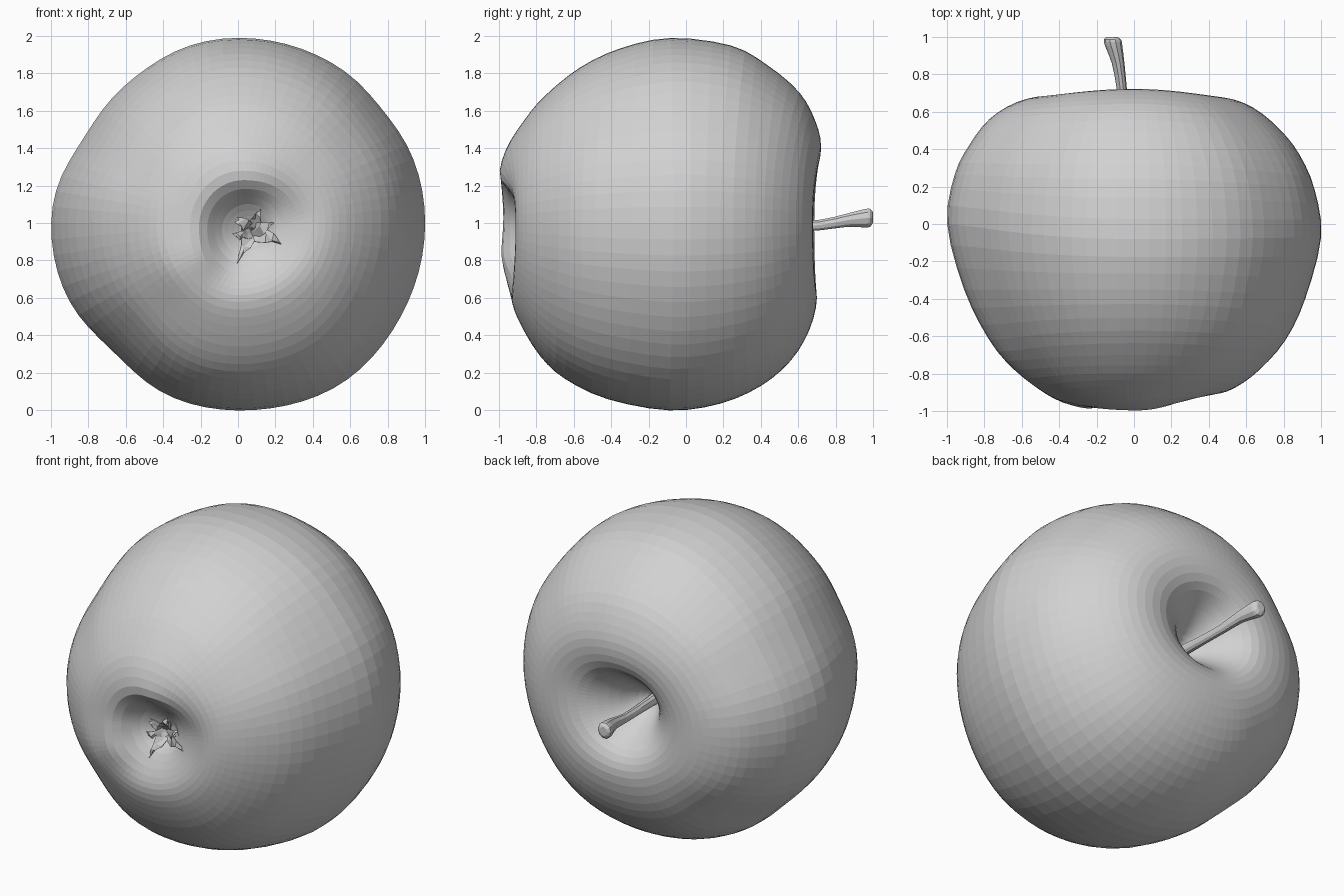
import bpy, bmesh, math, random
from mathutils import Vector

random.seed(4)
if "Cube" in bpy.data.objects:
    bpy.data.objects.remove(bpy.data.objects["Cube"])

GREY = (0.64, 0.64, 0.64, 1)
grey = bpy.data.materials.new("plain grey")
grey.use_nodes = True
grey.diffuse_color = GREY
grey.node_tree.nodes["Principled BSDF"].inputs["Base Color"].default_value = GREY


def add_object(name, bm):
    bmesh.ops.recalc_face_normals(bm, faces=bm.faces)
    mesh = bpy.data.meshes.new(name)
    bm.to_mesh(mesh)
    bm.free()
    mesh.materials.append(grey)
    obj = bpy.data.objects.new(name, mesh)
    bpy.context.collection.objects.link(obj)
    return obj


def spline(points, steps):
    """Sample a Catmull-Rom curve through the points."""
    pts = [Vector(p) for p in points]
    out = []
    for i in range(len(pts) - 1):
        a, b, c, d = pts[max(i - 1, 0)], pts[i], pts[i + 1], pts[min(i + 2, len(pts) - 1)]
        for k in range(steps):
            t = k / steps
            out.append(0.5 * (2 * b + (c - a) * t + (2 * a - 5 * b + 4 * c - d) * t ** 2
                              + (3 * b - a - 3 * c + d) * t ** 3))
    return out + [pts[-1]]


def loft(bm, rings):
    """Skin closed rings of points and cap both ends."""
    loops = [[bm.verts.new(p) for p in ring] for ring in rings]
    n = len(loops[0])
    for lo, hi in zip(loops, loops[1:]):
        for i in range(n):
            bm.faces.new((lo[i], lo[(i + 1) % n], hi[(i + 1) % n], hi[i]))
    for end in (loops[0], loops[-1]):
        bm.faces.new(end)


def smooth(lo, hi, v):
    t = min(max((v - lo) / (hi - lo), 0), 1)
    return t * t * (3 - 2 * t)


def bump(angle, centre, width):
    d = (angle - math.radians(centre) + math.pi) % math.tau - math.pi
    return math.exp(-(d / math.radians(width)) ** 2)


# Fruit body: radius and y along each of four sides, rim to rim
RIGHT = [(.31, -.9), (.43, -.91), (.54, -.875), (.67, -.78), (.81, -.62), (.915, -.4), (1, -.07),
         (.965, .185), (.885, .37), (.78, .505), (.64, .62), (.485, .675), (.32, .66)]
TOP = [(.25, -.99), (.39, -.965), (.55, -.865), (.68, -.755), (.83, -.57), (.935, -.35), (.99, -.08),
       (.95, .24), (.845, .435), (.7, .605), (.55, .69), (.41, .722), (.28, .69)]
LEFT = [(.24, -.97), (.36, -.955), (.48, -.9), (.64, -.78), (.775, -.62), (.91, -.35), (1, 0),
        (.96, .265), (.88, .425), (.775, .56), (.63, .65), (.47, .685), (.32, .665)]
BOTTOM = [(.3, -.92), (.42, -.93), (.55, -.88), (.71, -.78), (.83, -.65), (.94, -.42), (1, -.09),
          (.965, .18), (.87, .4), (.735, .56), (.57, .66), (.4, .7), (.28, .665)]
BLOSSOM_HOLLOW = [(.01, -.79), (.06, -.8), (.14, -.86)]
STEM_HOLLOW = [(.18, .56), (.075, .42), (.01, .37)]
sides = [spline(BLOSSOM_HOLLOW + s + STEM_HOLLOW, 3) for s in (RIGHT, TOP, LEFT, BOTTOM)]


def body_point(row, a):
    # blend the two nearest side outlines
    quarter = int(a // (math.pi / 2)) % 4
    w = math.sin(a - quarter * math.pi / 2) ** 2
    r, y = sides[quarter][row].lerp(sides[(quarter + 1) % 4][row], w)
    hollow = (1 - smooth(0, 0.45, r)) * (1 if abs(y) > 0.3 else 0)
    # uneven lobes and shallow grooves
    dips = (0.05 * bump(a, 151, 16) + 0.035 * bump(a, 127, 18) + 0.042 * bump(a, 226, 16)
            + 0.015 * bump(a, 38, 12) - 0.02 * bump(a, 303, 20))
    rad = r * (1 - dips * smooth(0.2, 0.8, r))
    if y < 0:
        # low ridge running off the blossom rim
        y -= 0.025 * bump(a, 218, 25) * smooth(0.15, 0.3, r) * smooth(0.65, 0.4, r)
    x = rad * math.cos(a) + hollow * (0.07 if y < 0 else -0.04)
    z = 1 + rad * math.sin(a) - hollow * (0.05 if y < 0 else 0.01)
    return Vector((x, y, z))


SEGMENTS = 72
bm = bmesh.new()
loft(bm, [[body_point(row, math.tau * i / SEGMENTS) for i in range(SEGMENTS)]
          for row in range(len(sides[0]))])
add_object("fruit_body", bm)

# Stem: a thin bent tube that swells at the tip
STEM = [(-0.04, 0.35, 0.98, 0.034), (-0.05, 0.55, 0.98, 0.027), (-0.065, 0.72, 0.99, 0.027),
        (-0.085, 0.86, 1.015, 0.034), (-0.108, 0.95, 1.025, 0.046),
        (-0.115, 0.985, 1.028, 0.046), (-0.117, 1.0, 1.03, 0.026)]
bm = bmesh.new()
rings = []
for x, y, z, r in spline(STEM, 2):
    rings.append([(x + r * math.cos(t), y, z + r * math.sin(t) * 1.1)
                  for t in (math.tau * i / 10 for i in range(10))])
loft(bm, rings)
add_object("stem", bm)

# Dried sepals: crumpled tapering leaves around the blossom end
bm = bmesh.new()
centre = Vector((0.075, -0.8, 0.96))
for angle, length in ((75, 0.11), (20, 0.12), (-20, 0.16), (140, 0.1), (200, 0.1), (245, 0.18)):
    a = math.radians(angle)
    out = Vector((math.cos(a), 0, math.sin(a)))
    across = Vector((-out.z, 0, out.x))
    rows = []
    for j in range(5):
        t = j / 4
        mid = centre + out * length * t + Vector((0, -0.09 * math.sin(2 * t), 0))
        w = 0.04 * (1 - t) + 0.008
        rows.append([bm.verts.new(mid + across * w * s
                                  + Vector([random.uniform(-0.013, 0.013) for _ in range(3)]))
                     for s in (-1, 0, 1)])
    for lo, hi in zip(rows, rows[1:]):
        for i in range(2):
            bm.faces.new((lo[i], lo[i + 1], hi[i + 1], hi[i]))
sepals = add_object("sepals", bm)
sepals.modifiers.new("thickness", 'SOLIDIFY').thickness = 0.006
